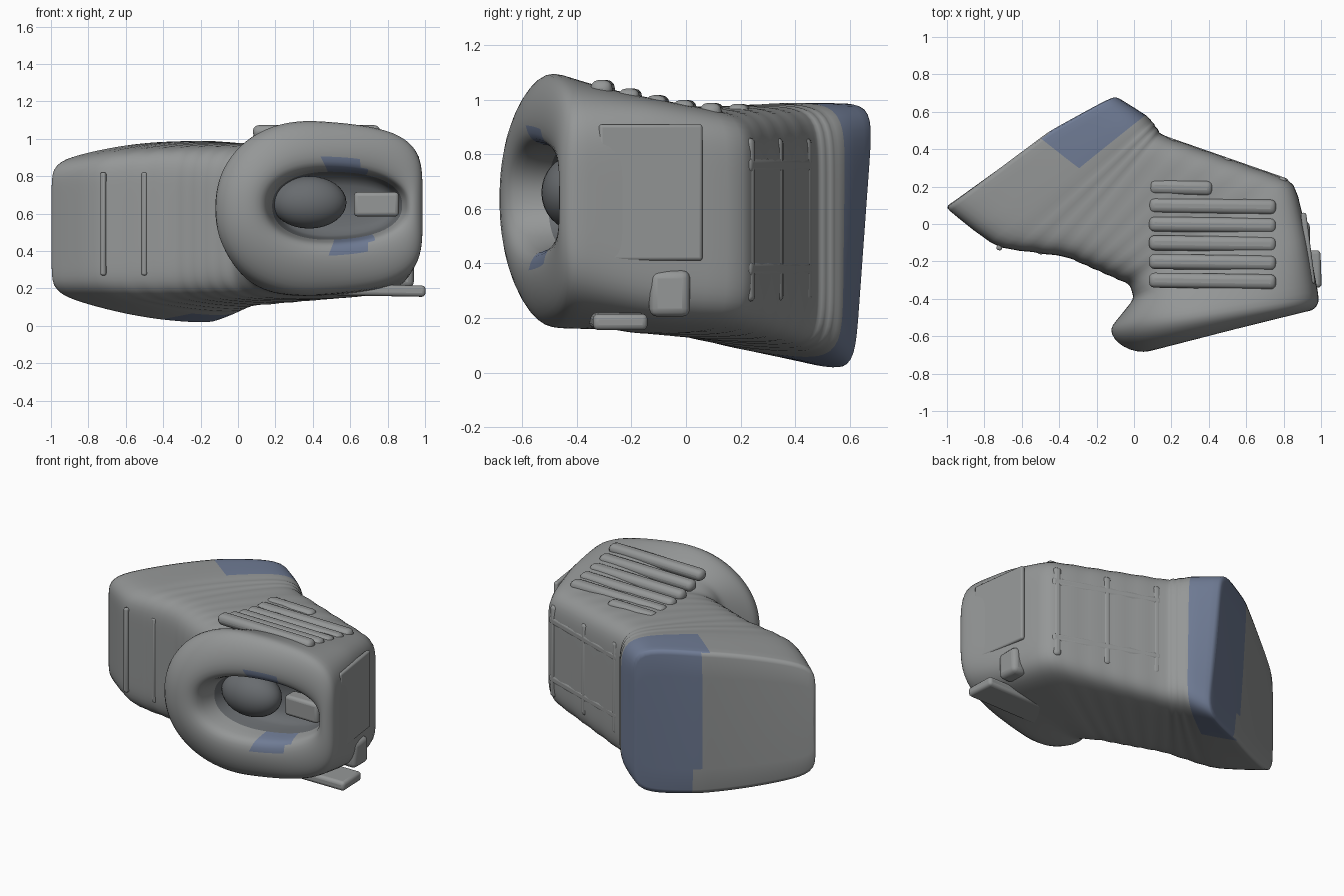
import bpy, bmesh, math
from mathutils import Vector, Matrix

if "Cube" in bpy.data.objects:
    bpy.data.objects.remove(bpy.data.objects["Cube"])


def material(name, r, g, b):
    m = bpy.data.materials.new(name)
    m.diffuse_color = (r, g, b, 1)
    m.use_nodes = True
    m.node_tree.nodes["Principled BSDF"].inputs["Base Color"].default_value = m.diffuse_color
    return m


blue = material("dull_blue", .16, .2, .3)
grey = material("warm_grey", .3, .31, .31)
dark = material("dark_grey", .14, .15, .16)
N = 64


def mix(a, b, f):
    return [p * (1 - f) + q * f for p, q in zip(a, b)]


# Stations: left x, y, zmin, zmax, right x, y, zmin, zmax,
# squareness left, right, bulge above and below, rear fold
rear = [-1.01, .09, .18, .87, -.1, .69, .01, .98, 14, 12, .045, 1]
collar = [-.74, -.13, .17, .92, .09, .57, .06, .98, 10, 8, .035, 0]
waist = [-.36, -.18, .16, .95, .15, .48, .1, .97, 8, 8, .02, 0]
body = [-.02, -.33, .16, .95, .86, .23, .18, .94, 6, 8, .03, 0]
chest = [0, -.4, .18, .99, .93, -.08, .2, .99, 4, 8, .03, 0]
ring = [-.13, -.56, .17, 1.09, .99, -.4, .25, 1.02, 2.2, 5, .045, 0]
mouth = [.16, -.61, .43, .85, .9, -.43, .47, .82, 2.2, 2.4, 0, 0]

# Each entry: zone, station, scale
stations = [("rear", rear, .96), ("rear", mix(rear, collar, .03), 1), ("rear", mix(rear, collar, .13), 1)]


def run(a, b, steps, ripple, zone):
    for k in range(steps):
        stations.append((zone, mix(a, b, k / steps), 1 - ripple * (k % 2)))


run(collar, waist, 6, .025, "waist")     # banded grooves
run(waist, body, 10, .02, "waist")
run(body, chest, 2, 0, "body")
run(chest, ring, 4, 0, "body")
for k in range(7):                       # rounded lip of the mouth
    a = math.pi * k / 6
    s = mix(ring, mouth, (1 - math.cos(a)) / 2)
    s[1] -= .1 * math.sin(a)
    s[5] -= .05 * math.sin(a)
    stations.append(("inner" if k > 3 else "lip", s, 1))
for k in range(1, 4):                    # cavity
    s = list(mouth)
    s[1] += .1 * k
    s[5] += .07 * k
    stations.append(("cavity", s, 1 - .06 * k))


def section(s, scale):
    """Vertical superellipse ring between a left and a right edge."""
    pts = []
    for j in range(N):
        a = 2 * math.pi * (j + .5) / N
        c, d = math.cos(a), math.sin(a)
        n = s[9] if c > 0 else s[8]
        r = (abs(c) ** n + abs(d) ** n) ** (-1 / n) * scale
        u, v = c * r, d * r
        x, y, lo, hi = mix(s[:4], s[4:8], (u + 1) / 2)
        bulge = s[10] * (1 - min(1, u * u))
        p = Vector((x, y, (lo + hi) / 2 + v * ((hi - lo) / 2 + bulge)))
        # The rear face folds outward along a vertical line and leans in at its foot
        tent = min((u + 1) / 1.26, (1 - u) / .74)
        p += Vector((-.54, .84, 0)) * s[11] * (.035 * max(0, tent) - .09 * (u + 1) / 2 * (.92 - p.z))
        pts.append((u, p))
    return pts


# One continuous shell: rear box, waist, body, ring and cavity
bm = bmesh.new()
rings, us = [], []
for zone, s, scale in stations:
    sec = section(s, scale)
    rings.append([bm.verts.new(p) for u, p in sec])
    us.append([u for u, p in sec])
for k in range(len(rings) - 1):
    zone = stations[k][0]
    for j in range(N):
        m = (j + 1) % N
        f = bm.faces.new((rings[k][j], rings[k][m], rings[k + 1][m], rings[k + 1][j]))
        u = us[k][j]
        if (zone == "rear" and u > .25) or (zone == "inner" and abs(u - .2) < .25):
            f.material_index = 1
        elif zone == "cavity":
            f.material_index = 2
for k in (0, -1):
    r = rings[k]
    for j in range(N // 2 - 1):
        f = bm.faces.new((r[j], r[j + 1], r[N - 2 - j], r[N - 1 - j]))
        f.material_index = 2 if k else (1 if us[0][j] > .25 else 0)
bmesh.ops.recalc_face_normals(bm, faces=bm.faces)
me = bpy.data.meshes.new("main_shell")
bm.to_mesh(me)
bm.free()
for m in (grey, blue, dark):
    me.materials.append(m)
shell = bpy.data.objects.new("main_shell", me)
bpy.context.collection.objects.link(shell)
for p in me.polygons:
    p.use_smooth = True
soften = shell.modifiers.new("soften", 'SUBSURF')
soften.levels = soften.render_levels = 1


def bar(name, a, b, width, height, mat=grey, bevel=.02):
    """Soft-edged box running from a to b."""
    a, b = Vector(a), Vector(b)
    x = (b - a).normalized()
    up = Vector((0, 0, 1)) if abs(x.z) < .9 else Vector((.35, .94, 0))
    y = up.cross(x).normalized()
    z = x.cross(y)
    bpy.ops.mesh.primitive_cube_add(size=1)
    o = bpy.context.object
    o.name = name
    rot = Matrix((x, y, z)).transposed().to_4x4()
    o.data.transform(Matrix.Diagonal(((b - a).length, width, height, 1)))
    o.matrix_world = Matrix.Translation((a + b) / 2) @ rot
    md = o.modifiers.new("bevel", 'BEVEL')
    md.width, md.segments = bevel, 3
    o.data.materials.append(mat)
    bpy.ops.object.shade_smooth_by_angle()
    return o


# Slats across the top of the body, rising toward the mouth
for i in range(6):
    y, z = .2 - .1 * i, .95 + .0035 * i * i
    bar("top_slat", (.08, y, z), (.42 if i == 0 else .76, y - .01, z), .08, .07, bevel=.03)


# Frame bars on the back right wall
def wall(t, z):
    return (.165 + .66 * t, .45 - .23 * t, z)


for z in (.38, .76):
    bar("back_rail", wall(0, z), wall(1, z), .04, .06)
for t in (.05, .5, .95):
    bar("back_post", wall(t, .26), wall(t, .86), .05, .04)

# Flat panel on the right side
bar("side_panel", (.955, -.32, .66), (.905, .06, .66), .03, .5, bevel=.012)

# Raised ribs on the front of the rear box
for x in (-.72, -.5):
    y = -.125 - .1 * (x + .72)
    bar("box_rib", (x, y, .27), (x, y, .82), .03, .03, bevel=.01)

# Foot tab and side block under the mouth
bar("foot_tab", (.45, -.26, .195), (1, -.24, .185), .2, .06)
bar("side_block", (.84, -.06, .29), (.94, -.06, .29), .15, .17, bevel=.03)

# Rounded core and fin inside the mouth
bpy.ops.mesh.primitive_uv_sphere_add(segments=32, ring_count=16, location=(.38, -.4, .66))
core = bpy.context.object
core.name = "mouth_core"
core.scale = (.2, .13, .14)
core.data.materials.append(dark)
bpy.ops.object.shade_smooth()
bar("mouth_fin", (.62, -.36, .65), (.86, -.36, .65), .1, .13)
